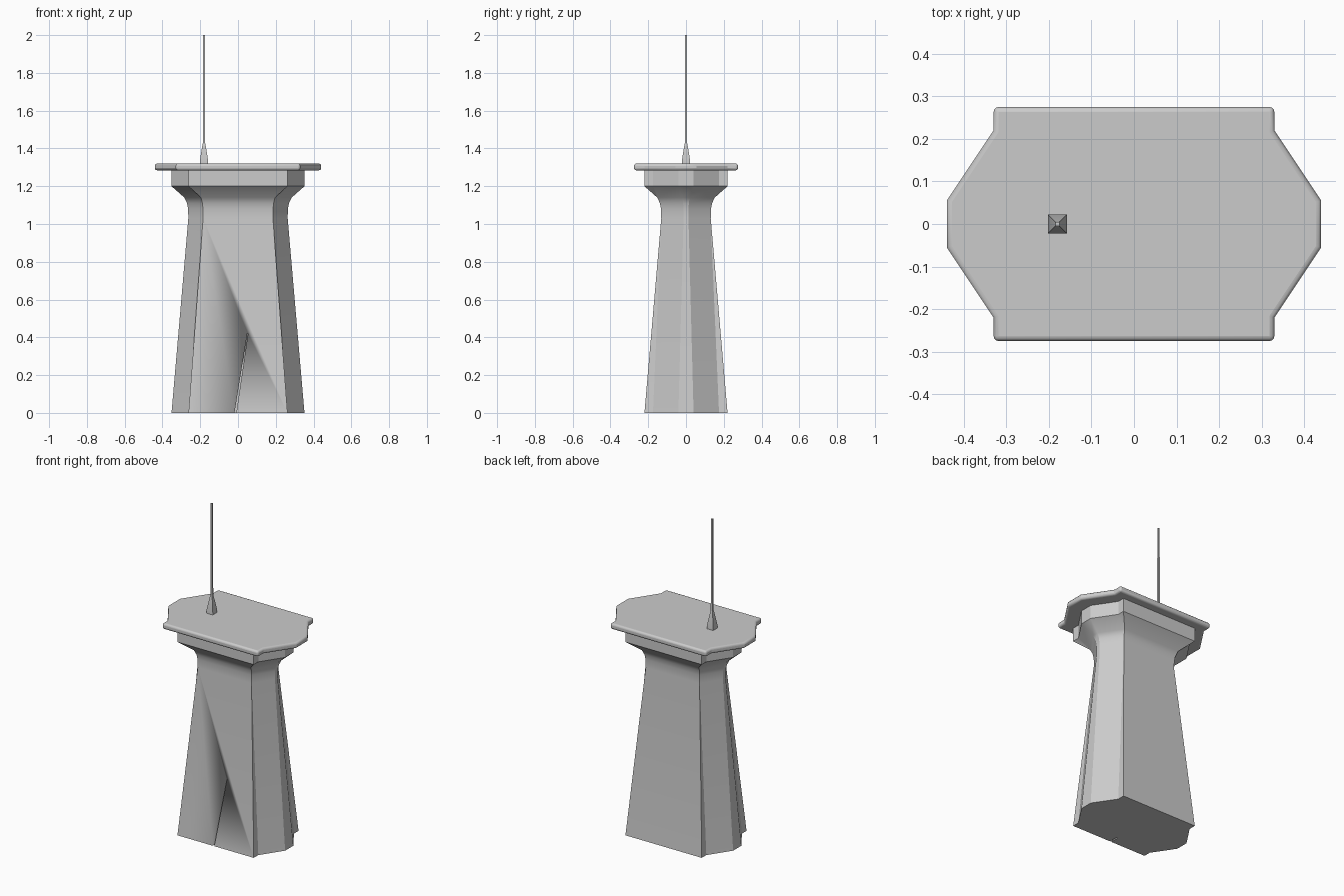
import bpy, bmesh

if "Cube" in bpy.data.objects:
    bpy.data.objects.remove(bpy.data.objects["Cube"])


def loft(name, rings, smooth=30):
    """Closed solid through equal-length rings of 3D points."""
    bm = bmesh.new()
    vs = [[bm.verts.new(p) for p in r] for r in rings]
    n = len(rings[0])
    for a, b in zip(vs, vs[1:]):
        for i in range(n):
            j = (i + 1) % n
            bm.faces.new((a[i], a[j], b[j], b[i]))
    bm.faces.new(vs[0][::-1])
    bm.faces.new(vs[-1])
    bmesh.ops.recalc_face_normals(bm, faces=bm.faces)
    me = bpy.data.meshes.new(name)
    bm.to_mesh(me)
    bm.free()
    ob = bpy.data.objects.new(name, me)
    bpy.context.collection.objects.link(ob)
    bpy.ops.object.select_all(action='DESELECT')
    ob.select_set(True)
    bpy.context.view_layer.objects.active = ob
    bpy.ops.object.shade_smooth_by_angle(angle=smooth * 3.14159 / 180)
    return ob


def four_way(quarter, z):
    """Mirror a quarter outline in x and y into a full ring."""
    q = quarter
    return ([(x, y, z) for x, y in q] + [(-x, y, z) for x, y in q[::-1]]
            + [(-x, -y, z) for x, y in q] + [(x, -y, z) for x, y in q[::-1]])


def tower_ring(d, z):
    """Notched octagon outline inset by d; the front pilasters fade out as it shrinks."""
    x, y, px, c = 0.352 - d, 0.22 - d, 0.262 - d, 0.3145 - d
    side = (c - 0.83 * x) / 0.555
    step = (c - 0.83 * px) / 0.555
    if step > y - 0.001:
        step = y - 0.001
        px = (c - 0.555 * step) / 0.83
    return four_way([(x, side), (px, step), (px, y)], z)


def square(x, r, z):
    return [(x + r, -r, z), (x + r, r, z), (x - r, r, z), (x - r, -r, z)]


# Tapered shaft, flared neck and collar
profile = [(0, 0), (0.089, 1.03), (0.088, 1.08), (0.082, 1.11),
           (0.068, 1.14), (0.0, 1.20), (0.0, 1.29)]
tower = loft("tower_body", [tower_ring(d, z) for d, z in profile])

# Narrow crack in the front wall
crack_outline = [(-0.022, -0.02), (-0.012, -0.02), (0.053, 0.42), (0.049, 0.42)]
cutter = loft("crack_cutter", [[(x, y, z) for x, z in crack_outline] for y in (-0.3, -0.165)])
cutter.hide_render = True
cutter.hide_viewport = True
cut = tower.modifiers.new("crack", 'BOOLEAN')
cut.operation = 'DIFFERENCE'
cut.object = cutter
cut.solver = 'EXACT'

# Roof slab with rounded rim
plan = [(0.44, 0.055), (0.33, 0.22), (0.33, 0.275)]
slab = loft("roof_slab", [four_way(plan, z) for z in (1.284, 1.32)])
bevel = slab.modifiers.new("rounded_rim", 'BEVEL')
bevel.width = 0.012
bevel.segments = 3
bevel.limit_method = 'ANGLE'
bevel.angle_limit = 1.3

# Antenna: tapered foot and thin mast
loft("antenna_foot", [square(-0.18, r, z) for r, z in
                      ((0.022, 1.31), (0.022, 1.335), (0.008, 1.42), (0.006, 1.43))])
loft("antenna_mast", [square(-0.18, r, z) for r, z in ((0.006, 1.42), (0.0045, 2.0))])
